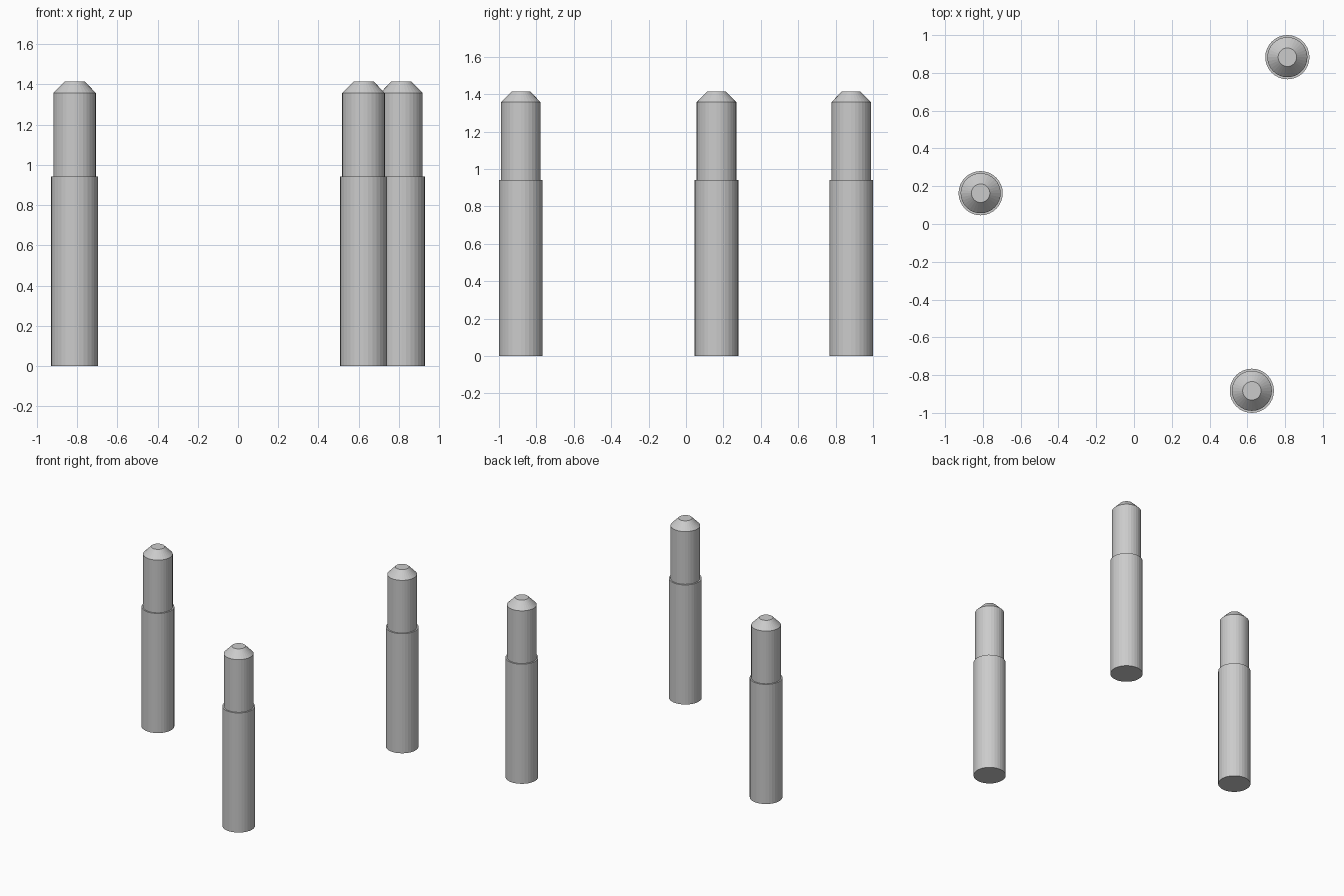
import bpy, bmesh
from math import cos, sin, tau

if "Cube" in bpy.data.objects:
    bpy.data.objects.remove(bpy.data.objects["Cube"])

SIDES = 32
# Pin profile from bottom to top: (radius, height)
PROFILE = [(0.117, 0.0), (0.117, 0.942), (0.106, 0.942), (0.106, 1.357), (0.049, 1.415)]


def stepped_pin(name, x, y):
    bm = bmesh.new()
    rings = [[bm.verts.new((r * cos(tau * i / SIDES), r * sin(tau * i / SIDES), z))
              for i in range(SIDES)] for r, z in PROFILE]
    # Walls, step ledge and chamfer
    for low, high in zip(rings, rings[1:]):
        for i in range(SIDES):
            j = (i + 1) % SIDES
            bm.faces.new((low[i], low[j], high[j], high[i]))
    # End caps
    bm.faces.new(rings[0][::-1])
    bm.faces.new(rings[-1])
    mesh = bpy.data.meshes.new(name)
    bm.to_mesh(mesh)
    bm.free()
    pin = bpy.data.objects.new(name, mesh)
    pin.location = (x, y, 0)
    bpy.context.collection.objects.link(pin)


# Three identical locating pins
stepped_pin("left_pin", -0.812, 0.163)
stepped_pin("front_pin", 0.624, -0.883)
stepped_pin("back_pin", 0.812, 0.883)
